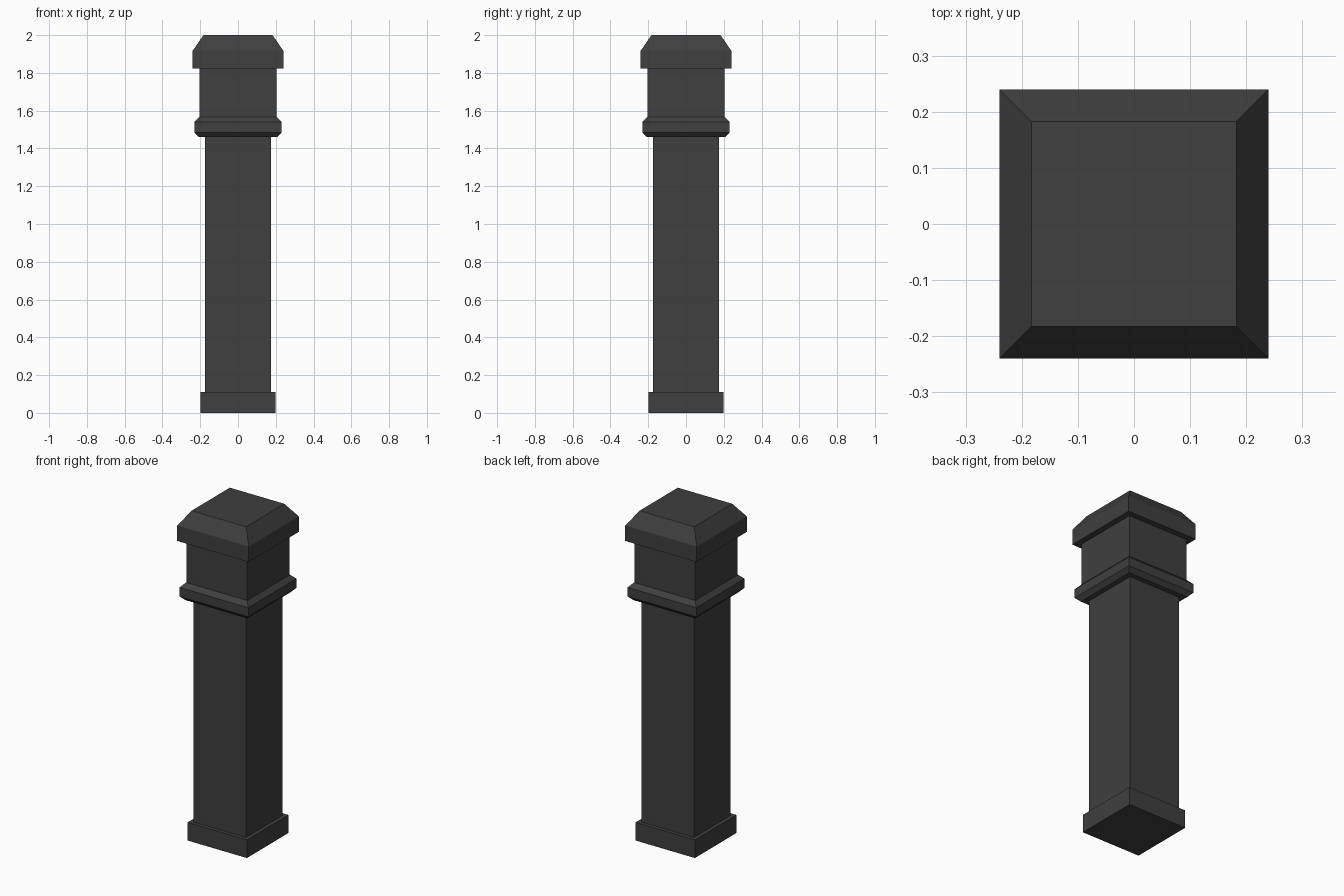
import bpy
import bmesh

if "Cube" in bpy.data.objects:
    bpy.data.objects.remove(bpy.data.objects["Cube"])

dark = bpy.data.materials.new("dark_iron")
dark.diffuse_color = (0.05, 0.05, 0.05, 1)
dark.use_nodes = True
dark.node_tree.nodes["Principled BSDF"].inputs["Base Color"].default_value = dark.diffuse_color


def square_part(name, profile):
    """Stack square rings given as (half width, height) into a closed solid."""
    bm = bmesh.new()
    rings = [[bm.verts.new((sx * w, sy * w, z))
              for sx, sy in ((-1, -1), (1, -1), (1, 1), (-1, 1))]
             for w, z in profile]
    for low, high in zip(rings, rings[1:]):
        for i in range(4):
            j = (i + 1) % 4
            bm.faces.new((low[i], low[j], high[j], high[i]))
    bm.faces.new(rings[0][::-1])
    bm.faces.new(rings[-1])
    mesh = bpy.data.meshes.new(name)
    bm.to_mesh(mesh)
    bm.free()
    mesh.materials.append(dark)
    obj = bpy.data.objects.new(name, mesh)
    bpy.context.collection.objects.link(obj)
    return obj


# Plinth and main shaft
square_part("base", [(0.199, 0), (0.199, 0.11)])
square_part("shaft", [(0.176, 0.11), (0.176, 1.46)])

# Collar with chamfered upper and lower edges
square_part("collar", [(0.207, 1.46), (0.231, 1.485),
                       (0.231, 1.54), (0.205, 1.567)])

# Head block and bevelled cap
square_part("head", [(0.204, 1.567), (0.204, 1.823)])
square_part("cap", [(0.24, 1.823), (0.24, 1.917), (0.183, 2.0)])
